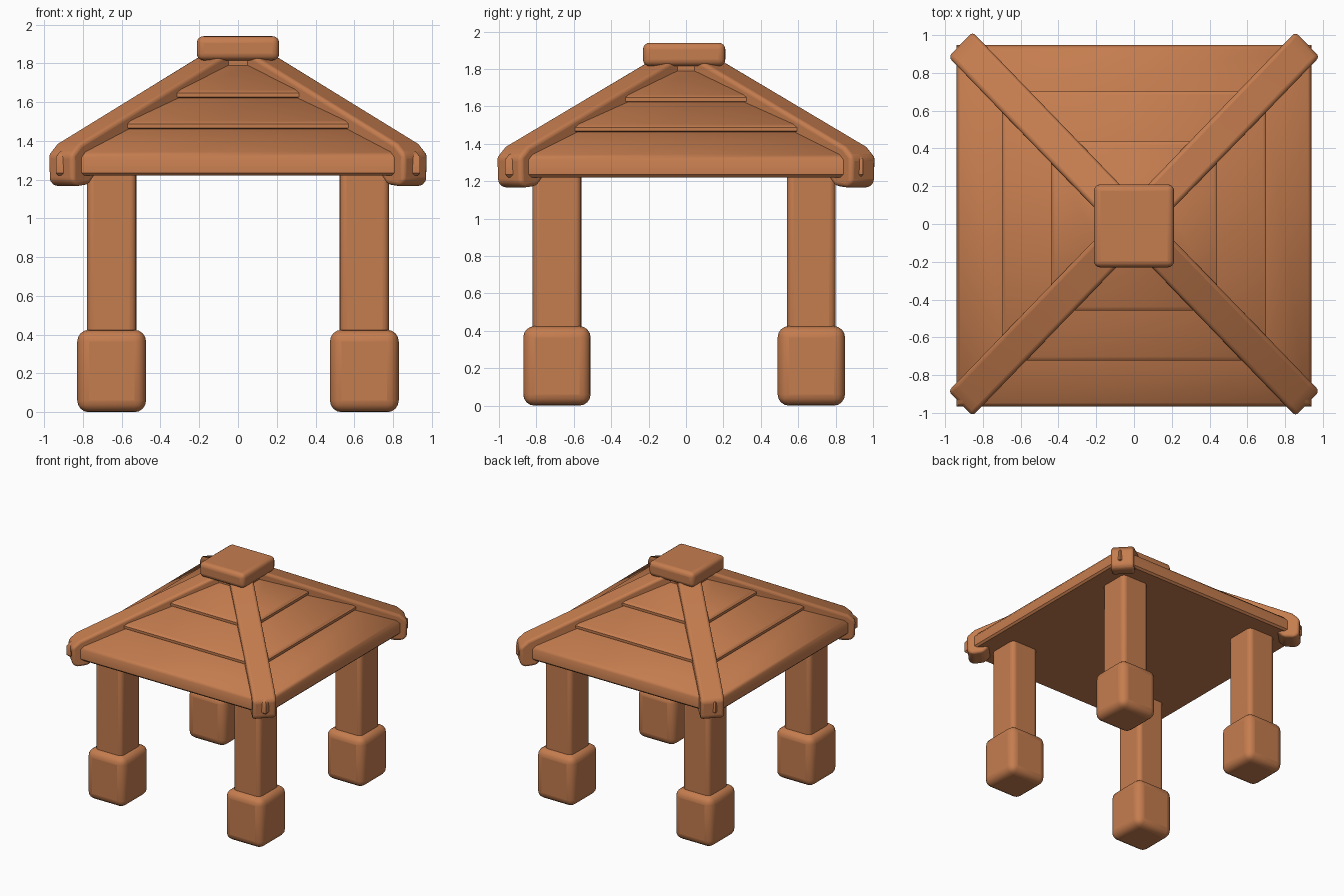
import bpy, bmesh, math
from mathutils import Matrix, Vector

cube = bpy.data.objects.get("Cube")
if cube:
    bpy.data.objects.remove(cube, do_unlink=True)

wood = bpy.data.materials.new("warm_wood")
wood.use_nodes = True
colour = (0.56, 0.205, 0.078, 1)
wood.diffuse_color = colour
wood.node_tree.nodes["Principled BSDF"].inputs["Base Color"].default_value = colour

CENTRE_Y = -0.01


def finish(name, bm, bevel=0.0, angle=40):
    """Turn a bmesh into a smooth-shaded object with rounded edges."""
    bmesh.ops.recalc_face_normals(bm, faces=bm.faces)
    mesh = bpy.data.meshes.new(name)
    bm.to_mesh(mesh)
    bm.free()
    obj = bpy.data.objects.new(name, mesh)
    bpy.context.collection.objects.link(obj)
    mesh.materials.append(wood)
    if bevel:
        mod = obj.modifiers.new("rounding", 'BEVEL')
        mod.width = bevel
        mod.segments = 4
        mod.angle_limit = math.radians(20)
    bpy.ops.object.select_all(action='DESELECT')
    obj.select_set(True)
    bpy.context.view_layer.objects.active = obj
    bpy.ops.object.shade_smooth_by_angle(angle=math.radians(angle))
    return obj


def block(name, x, y, z0, z1, sx, sy, bevel):
    bm = bmesh.new()
    place = Matrix.Translation((x, y, (z0 + z1) / 2)) @ Matrix.Diagonal((sx, sy, z1 - z0, 1))
    bmesh.ops.create_cube(bm, size=1, matrix=place)
    return finish(name, bm, bevel)


# Posts standing on chunky feet
for side, sx in (("left", 1), ("right", -1)):
    for end, sy in (("front", -1), ("back", 1)):
        x, y = sx * 0.652, sy * 0.68 + CENTRE_Y
        block(f"{end}_{side}_foot", x, y, 0, 0.425, 0.355, 0.36, 0.06)
        block(f"{end}_{side}_post", x, y, 0.3, 1.26, 0.255, 0.26, 0.035)

# Stepped pyramid roof: square rings (half width, height) from eave to top
rings = [(0.925, 1.22), (0.94, 1.235), (0.94, 1.315), (0.92, 1.343), (0.69, 1.462),
         (0.70, 1.467), (0.70, 1.488), (0.68, 1.506), (0.43, 1.622),
         (0.44, 1.627), (0.44, 1.648), (0.42, 1.665), (0.17, 1.79), (0.17, 1.86)]
bm = bmesh.new()
previous = None
for half, z in rings:
    ring = [bm.verts.new((half * cx, half * cy * 1.018 + CENTRE_Y, z))
            for cx, cy in ((-1, -1), (1, -1), (1, 1), (-1, 1))]
    if previous:
        for i in range(4):
            j = (i + 1) % 4
            bm.faces.new((previous[i], previous[j], ring[j], ring[i]))
    else:
        bm.faces.new(ring)
    previous = ring
bm.faces.new(previous)
finish("stepped_roof", bm)

# Hip beams with drooping ends: side profile (distance from centre, height)
profile = [(0.08, 1.89), (1.24, 1.385), (1.30, 1.33), (1.295, 1.19),
           (1.26, 1.165), (1.17, 1.175), (1.10, 1.25), (0.08, 1.70)]
for k, corner in enumerate(("back_left", "back_right", "front_right", "front_left")):
    bm = bmesh.new()
    face = bm.faces.new([bm.verts.new((r, -0.09, z)) for r, z in profile])
    new = bmesh.ops.extrude_face_region(bm, geom=[face])["geom"]
    bmesh.ops.translate(bm, vec=Vector((0, 0.18, 0)),
                        verts=[v for v in new if isinstance(v, bmesh.types.BMVert)])
    turn = Matrix.Rotation(math.radians(45 + 90 * k), 4, 'Z')
    bm.transform(Matrix.Diagonal((1, 1.035, 1, 1)) @ turn)
    finish(f"{corner}_hip_beam", bm, 0.032)

# Cap on the peak
block("roof_cap", 0, CENTRE_Y, 1.815, 1.94, 0.425, 0.44, 0.035)
